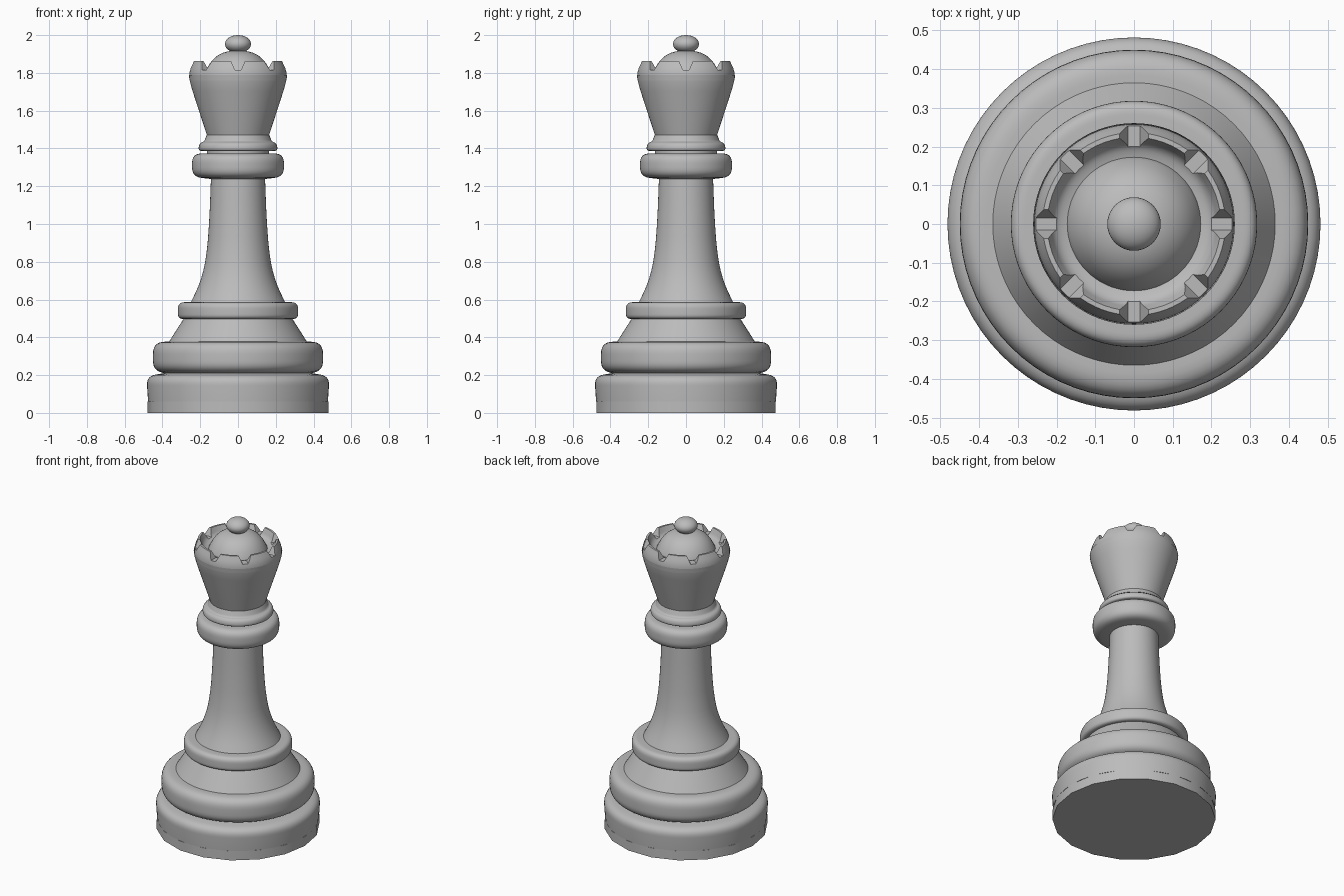
import bpy, bmesh, math
from mathutils import Vector, Matrix

SEGMENTS = 72
FILLET_STEPS = 7

cube = bpy.data.objects.get("Cube")
if cube:
    bpy.data.objects.remove(cube, do_unlink=True)

# One plain grey for the whole piece
grey = bpy.data.materials.new("plain grey")
grey.use_nodes = True
color = (0.5, 0.5, 0.5, 1)
grey.diffuse_color = color
grey.node_tree.nodes["Principled BSDF"].inputs["Base Color"].default_value = color


def add_object(name, bm):
    bmesh.ops.recalc_face_normals(bm, faces=bm.faces)
    mesh = bpy.data.meshes.new(name)
    bm.to_mesh(mesh)
    bm.free()
    mesh.materials.append(grey)
    obj = bpy.data.objects.new(name, mesh)
    bpy.context.collection.objects.link(obj)
    return obj


def select_only(obj):
    bpy.ops.object.select_all(action="DESELECT")
    obj.select_set(True)
    bpy.context.view_layer.objects.active = obj


def smooth(obj):
    select_only(obj)
    bpy.ops.object.shade_smooth_by_angle(angle=math.radians(30))


def rounded(points):
    """Turn (radius, height, rounding) corners into a path with curved corners."""
    path = []
    for i, (r, z, *size) in enumerate(points):
        p = Vector((r, 0, z))
        if not size:
            path.append(p)
            continue
        before, after = (Vector((q[0], 0, q[1])) for q in (points[i - 1], points[i + 1]))
        a = p + (before - p).normalized() * size[0]
        b = p + (after - p).normalized() * size[0]
        for k in range(FILLET_STEPS + 1):
            t = k / FILLET_STEPS
            path.append(a.lerp(p, t).lerp(p.lerp(b, t), t))
    return path


def lathe(name, points, segments=SEGMENTS):
    """Spin a profile, closed to the axis at both ends."""
    bm = bmesh.new()
    points = [(0, points[0][1])] + points + [(0, points[-1][1])]
    verts = [bm.verts.new(p) for p in rounded(points)]
    edges = [bm.edges.new(pair) for pair in zip(verts, verts[1:])]
    bmesh.ops.spin(bm, geom=verts + edges, cent=(0, 0, 0), axis=(0, 0, 1),
                   angle=math.tau, steps=segments)
    bmesh.ops.remove_doubles(bm, verts=bm.verts, dist=0.0002)
    return add_object(name, bm)


# Base and foot rings
parts = [
    lathe("base_plinth", [(0.48, 0), (0.48, 0.06)], 18),
    lathe("base_drum", [(0.476, 0.06), (0.485, 0.195, 0.05), (0.38, 0.212)]),
    lathe("lower_ring", [(0.38, 0.208), (0.45, 0.225, 0.05),
                         (0.45, 0.377, 0.065), (0.36, 0.377)]),
    lathe("foot_cone", [(0.366, 0.375), (0.287, 0.5)]),
    lathe("upper_foot_ring", [(0.27, 0.498), (0.318, 0.498, 0.025),
                              (0.318, 0.586, 0.035), (0.25, 0.586)]),
    # Stem and neck
    lathe("stem", [(0.253, 0.58), (0.188, 0.71, 0.1), (0.163, 0.87, 0.06),
                   (0.151, 1.03, 0.1), (0.143, 1.25)]),
    lathe("collar", [(0.14, 1.238), (0.243, 1.25, 0.05),
                     (0.243, 1.373, 0.05), (0.15, 1.373)]),
    lathe("neck", [(0.165, 1.36), (0.165, 1.41)]),
    lathe("neck_ring", [(0.16, 1.387), (0.21, 1.387, 0.018),
                        (0.205, 1.432, 0.025), (0.18, 1.435, 0.012),
                        (0.164, 1.475)]),
    # Dome and ball on top
    lathe("crown_dome", [(0.177, 1.78), (0.172, 1.805), (0.125, 1.912, 0.1),
                         (0.03, 1.917)]),
]

# Crown cup with a shallow bowl inside
crown = lathe("crown", [(0.163, 1.465), (0.254, 1.745, 0.045), (0.262, 1.8, 0.04),
                        (0.236, 1.862), (0.224, 1.862), (0.205, 1.815, 0.02),
                        (0.165, 1.8)])

# Eight tapered notches cut through the crown rim
bm = bmesh.new()
outline = [(-0.016, 1.816), (0.016, 1.816), (0.054, 1.9), (-0.054, 1.9)]
for i in range(8):
    turn = Matrix.Rotation(i * math.tau / 8, 3, "Z")
    face = bm.faces.new([bm.verts.new(turn @ Vector((0.183, y, z))) for y, z in outline])
    out = bmesh.ops.extrude_face_region(bm, geom=[face], use_keep_orig=True)
    moved = [v for v in out["geom"] if isinstance(v, bmesh.types.BMVert)]
    bmesh.ops.translate(bm, verts=moved, vec=turn @ Vector((0.12, 0, 0)))
cutter = add_object("notch_cutter", bm)
cutter.hide_render = True

cut = crown.modifiers.new("notches", "BOOLEAN")
cut.operation = "DIFFERENCE"
cut.solver = "EXACT"
cut.object = cutter
select_only(crown)
bpy.ops.object.modifier_apply(modifier=cut.name)
bpy.data.objects.remove(cutter, do_unlink=True)
parts.append(crown)

bm = bmesh.new()
bmesh.ops.create_uvsphere(bm, u_segments=40, v_segments=20, radius=1)
bmesh.ops.scale(bm, verts=bm.verts, vec=(0.069, 0.069, 0.047))
bmesh.ops.translate(bm, verts=bm.verts, vec=(0, 0, 1.953))
parts.append(add_object("crown_ball", bm))

for part in parts:
    smooth(part)
